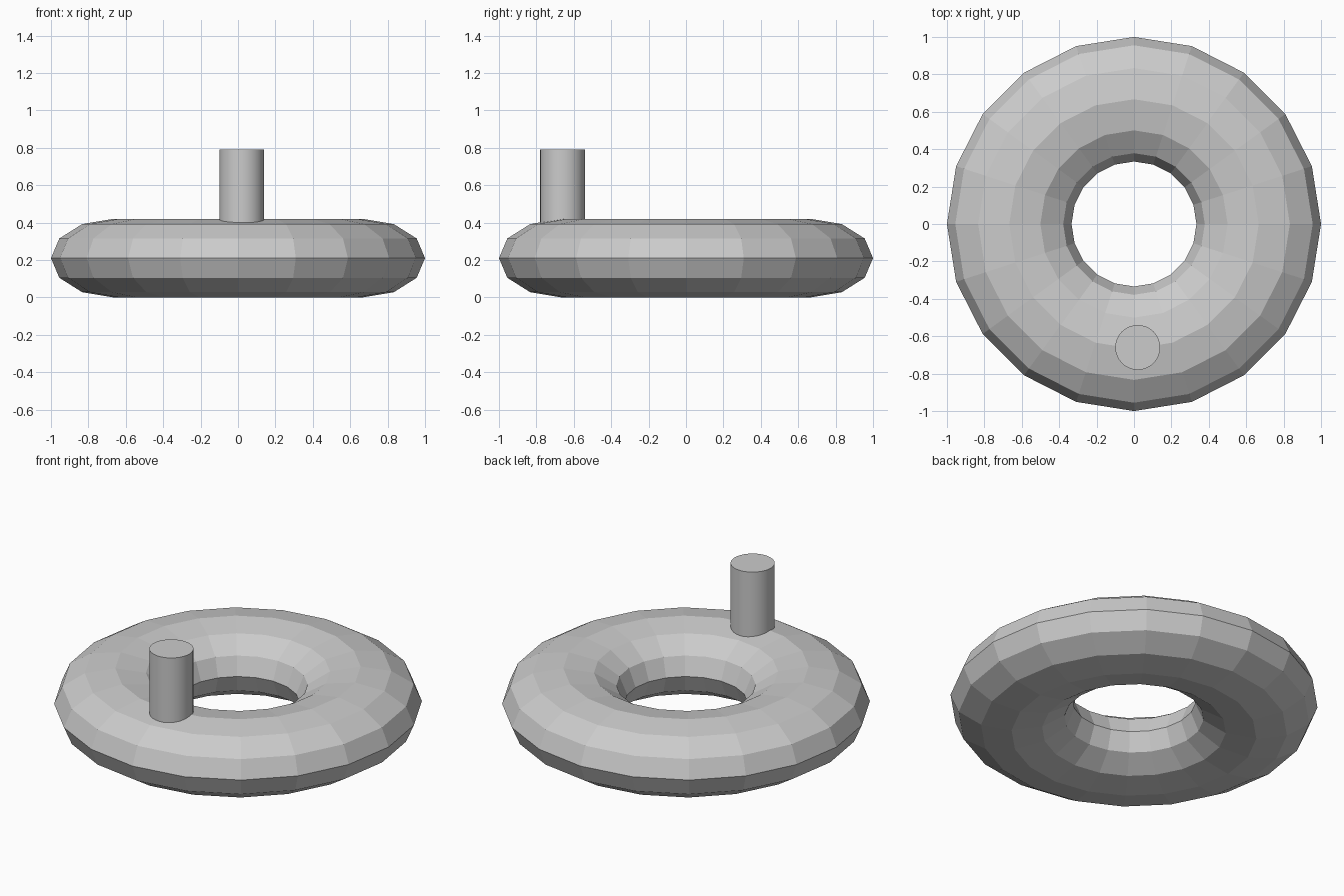
import bpy
from math import radians

if "Cube" in bpy.data.objects:
    bpy.data.objects.remove(bpy.data.objects["Cube"])

# Ring: flat-faced torus, flattened vertically
bpy.ops.mesh.primitive_torus_add(major_segments=20, minor_segments=12,
                                 major_radius=0.667, minor_radius=0.333,
                                 location=(0, 0, 0.21))
ring = bpy.context.object
ring.name = "ring"
ring.scale.z = 0.21 / 0.333
bpy.ops.object.transform_apply(location=False, rotation=False, scale=True)
bpy.ops.object.shade_flat()

# Peg: round post sunk into the front of the ring
bottom, top = 0.30, 0.79
bpy.ops.mesh.primitive_cylinder_add(vertices=32, radius=0.12, depth=top - bottom,
                                    location=(0.02, -0.66, (top + bottom) / 2))
peg = bpy.context.object
peg.name = "peg"
bpy.ops.object.shade_smooth_by_angle(angle=radians(30))
